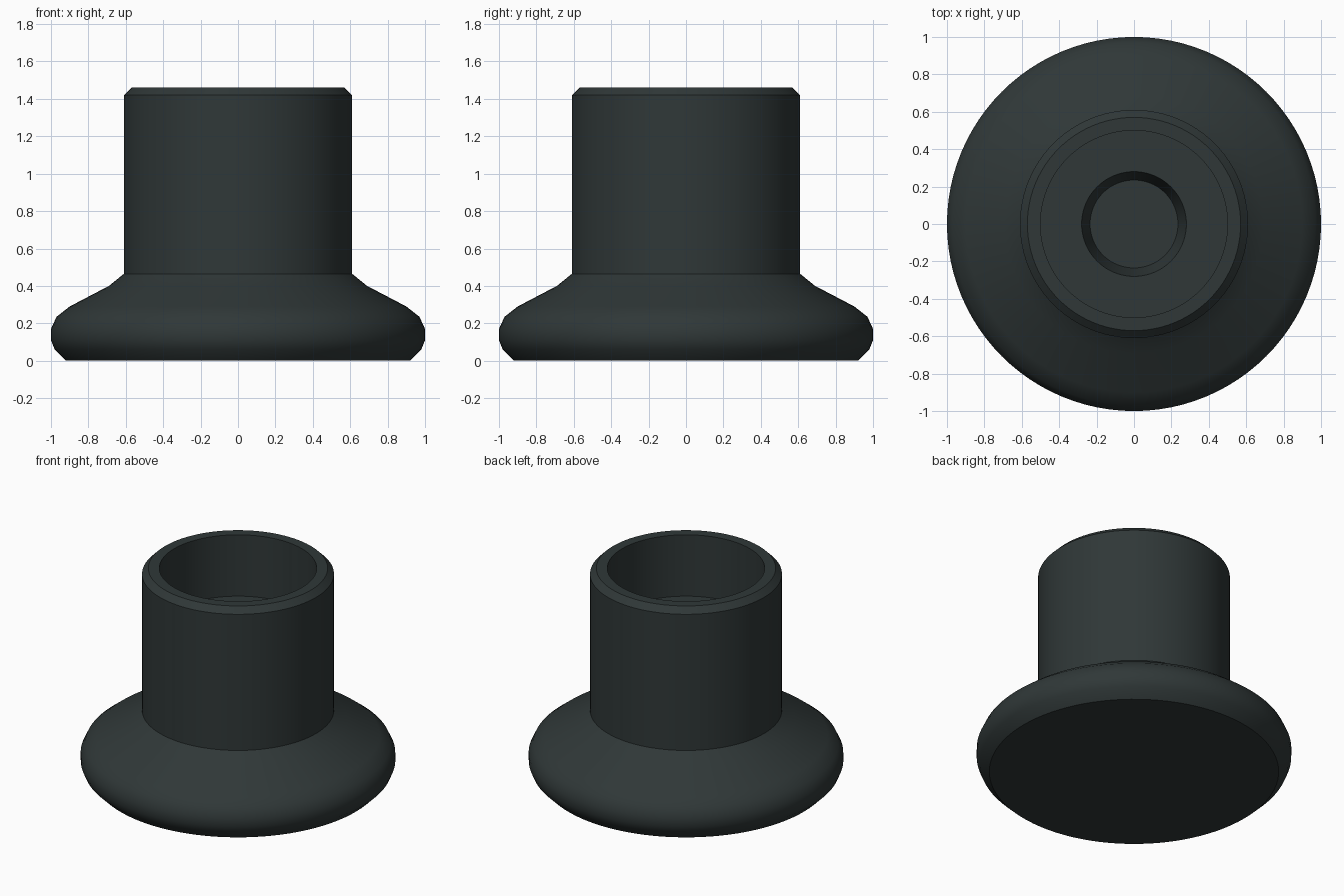
import bpy
import bmesh
import math

cube = bpy.data.objects.get("Cube")
if cube:
    bpy.data.objects.remove(cube, do_unlink=True)

# Single dark slate colour
slate = bpy.data.materials.new("dark slate")
slate.use_nodes = True
colour = (0.029, 0.039, 0.039, 1)
slate.diffuse_color = colour
bsdf = next(n for n in slate.node_tree.nodes if n.type == 'BSDF_PRINCIPLED')
bsdf.inputs["Base Color"].default_value = colour
bsdf.inputs["Roughness"].default_value = 0.6


def lathe(name, profile, steps=96):
    """Turn a radius/height profile around the z axis."""
    bm = bmesh.new()
    verts = [bm.verts.new((r, 0, z)) for r, z in profile]
    edges = [bm.edges.new(pair) for pair in zip(verts, verts[1:])]
    bmesh.ops.spin(bm, geom=verts + edges, cent=(0, 0, 0), axis=(0, 0, 1),
                   angle=math.tau, steps=steps, use_duplicate=False)
    bmesh.ops.remove_doubles(bm, verts=bm.verts, dist=0.0005)
    bmesh.ops.recalc_face_normals(bm, faces=bm.faces)
    mesh = bpy.data.meshes.new(name)
    bm.to_mesh(mesh)
    bm.free()
    mesh.materials.append(slate)
    obj = bpy.data.objects.new(name, mesh)
    bpy.context.collection.objects.link(obj)
    bpy.ops.object.select_all(action='DESELECT')
    obj.select_set(True)
    bpy.context.view_layer.objects.active = obj
    bpy.ops.object.shade_smooth_by_angle(angle=math.radians(30))
    return obj


# Rounded, flared foot
foot = [(0, 0), (0.92, 0), (0.98, 0.06), (1, 0.11), (1, 0.17),
        (0.97, 0.235), (0.9, 0.29), (0.69, 0.4), (0.61, 0.465)]
# Straight collar with a chamfered rim
collar = [(0.61, 1.42), (0.57, 1.46), (0.5, 1.46)]
# Socket with a tapered recess in its floor
socket = [(0.5, 1.03), (0.28, 1.03), (0.235, 0.85), (0, 0.85)]

lathe("flared_socket_foot", foot + collar + socket)
